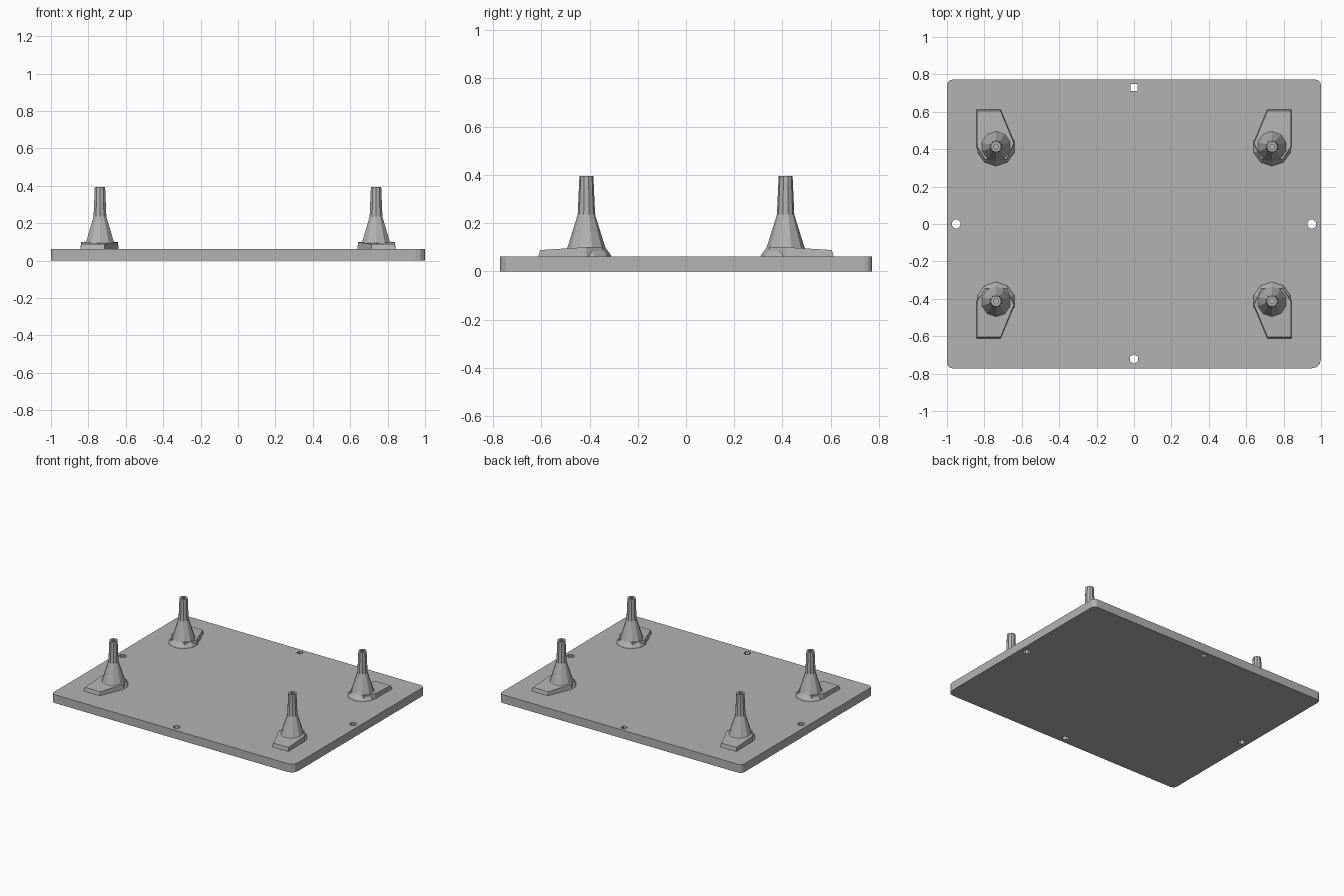
import bpy, bmesh, math

cube = bpy.data.objects.get("Cube")
if cube:
    bpy.data.objects.remove(cube, do_unlink=True)

grey = bpy.data.materials.new("plain grey")
grey.use_nodes = True
grey.diffuse_color = (0.45, 0.45, 0.45, 1)
grey.node_tree.nodes["Principled BSDF"].inputs["Base Color"].default_value = (0.45, 0.45, 0.45, 1)

PLATE_TOP = 0.062
HALF_Y = 0.772
POST_X, POST_Y = 0.738, 0.413


def finish(name, bm):
    bmesh.ops.recalc_face_normals(bm, faces=bm.faces)
    mesh = bpy.data.meshes.new(name)
    bm.to_mesh(mesh)
    bm.free()
    obj = bpy.data.objects.new(name, mesh)
    bpy.context.collection.objects.link(obj)
    mesh.materials.append(grey)
    return obj


def loft(bm, rings, close_ends=True):
    """Join equal-length rings of points into a skin."""
    loops = [[bm.verts.new(p) for p in ring] for ring in rings]
    n = len(loops[0])
    for a, b in zip(loops, loops[1:]):
        for i in range(n):
            j = (i + 1) % n
            bm.faces.new((a[i], a[j], b[j], b[i]))
    if close_ends:
        bm.faces.new(loops[0][::-1])
        bm.faces.new(loops[-1])


def circle(x, y, z, r, sides, turn=0.0):
    return [(x + r * math.cos(turn + math.tau * i / sides),
             y + r * math.sin(turn + math.tau * i / sides), z) for i in range(sides)]


# Plate with rounded corners
outline = []
for k, (sx, sy) in enumerate([(1, 1), (-1, 1), (-1, -1), (1, -1)]):
    r = 0.05 if (sx, sy) == (1, -1) else 0.03
    for i in range(4):
        a = math.pi / 2 * (k + i / 3)
        outline.append((sx * (1 - r) + r * math.cos(a), sy * (HALF_Y - r) + r * math.sin(a)))
bm = bmesh.new()
loft(bm, [[(x, y, z) for x, y in outline] for z in (0, PLATE_TOP)])
plate = finish("base_plate", bm)

# Screw holes at the middle of each edge
bm = bmesh.new()
for x, y, sides, turn in [(0, 0.73, 4, math.pi / 4), (0, -0.722, 6, math.pi / 2),
                          (0.95, 0, 8, 0.39), (-0.95, 0, 8, 0.39)]:
    loft(bm, [circle(x, y, z, 0.025, sides, turn) for z in (-0.05, 0.15)])
cutter = finish("hole_cutter", bm)
cutter.hide_render = True
cutter.hide_viewport = True
cut = plate.modifiers.new("screw_holes", "BOOLEAN")
cut.operation = "DIFFERENCE"
cut.solver = "EXACT"
cut.object = cutter

# Post profile: flared skirt, cone, narrow neck, then the bore in the tip
PROFILE = [(0.105, PLATE_TOP - 0.005), (0.1, 0.07), (0.078, 0.1), (0.036, 0.235),
           (0.029, 0.395), (0.014, 0.395), (0.014, 0.3)]

# Foot outline relative to the post: square outer end, tapering back to the skirt
FOOT = [(0.105, 0.2), (-0.025, 0.2), (-0.1, 0.02), (-0.06, -0.07), (0.06, -0.07), (0.105, 0.0)]

for sx, side in ((1, "left"), (-1, "right")):
    for sy, end in ((1, "back"), (-1, "front")):
        px, py = sx * POST_X, sy * POST_Y
        bm = bmesh.new()
        loft(bm, [circle(px, py, z, r, 10, math.pi / 10) for r, z in PROFILE])
        finish(f"{end}_{side}_post", bm)

        bm = bmesh.new()
        rings = []
        for z, scale, rise in ((PLATE_TOP - 0.005, 1, 0), (0.088, 0.96, 0.012)):
            # the top slopes up gently toward the post
            rings.append([(px + sx * x * scale, py + sy * y * scale,
                           z + rise * (1 - max(y, 0) / 0.2)) for x, y in FOOT])
        loft(bm, rings)
        finish(f"{end}_{side}_foot", bm)
